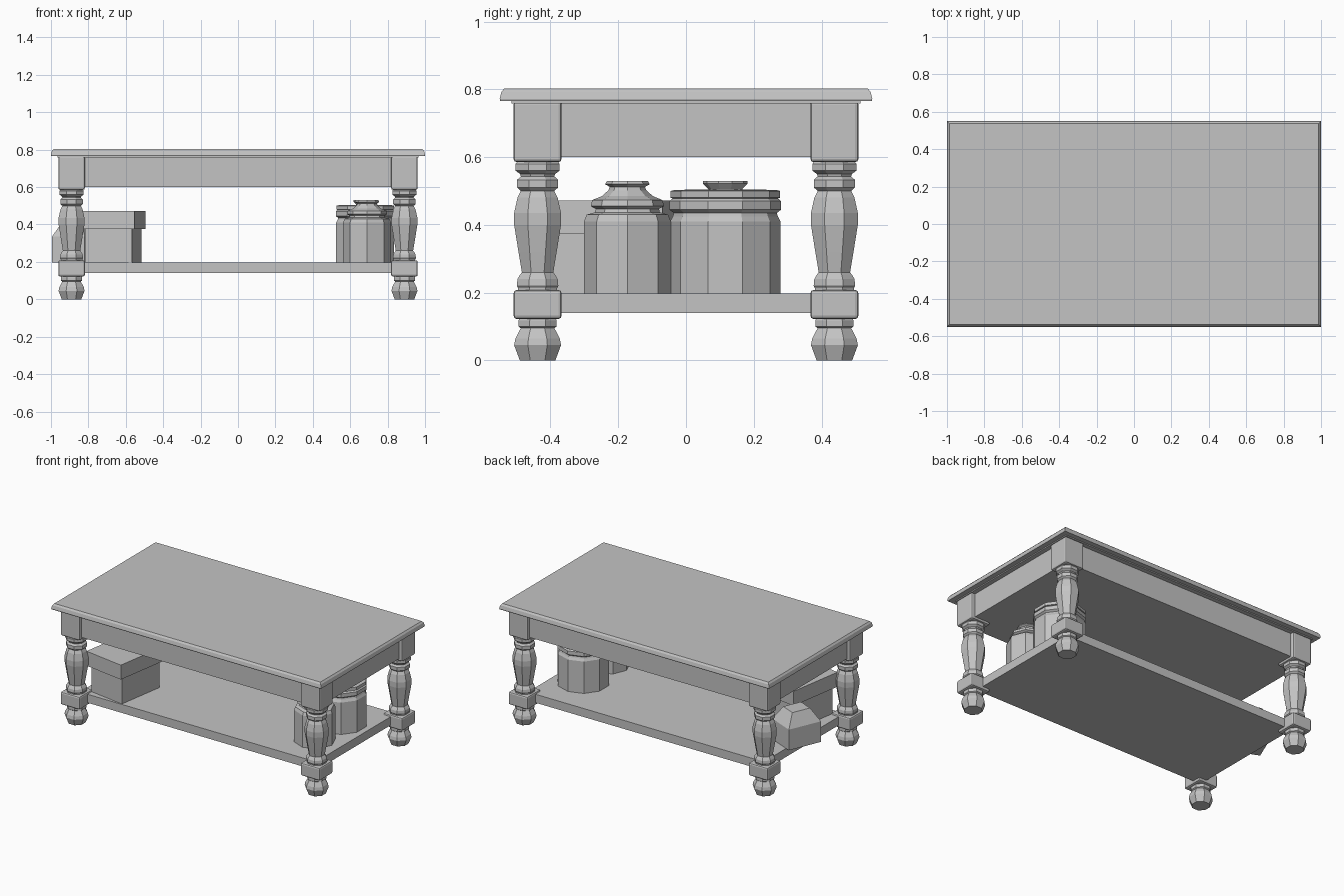
import bpy, bmesh, math
from mathutils import Matrix

cube = bpy.data.objects.get("Cube")
if cube:
    bpy.data.objects.remove(cube, do_unlink=True)

mat = bpy.data.materials.new("plain grey")
mat.use_nodes = True
GREY = (0.55, 0.55, 0.55, 1)
mat.diffuse_color = GREY
for node in mat.node_tree.nodes:
    if node.type == 'BSDF_PRINCIPLED':
        node.inputs["Base Color"].default_value = GREY


def finish(name, bm, loc=(0, 0, 0), turn=0):
    bmesh.ops.recalc_face_normals(bm, faces=bm.faces)
    mesh = bpy.data.meshes.new(name)
    bm.to_mesh(mesh)
    bm.free()
    mesh.materials.append(mat)
    ob = bpy.data.objects.new(name, mesh)
    ob.location = loc
    ob.rotation_euler.z = math.radians(turn)
    bpy.context.collection.objects.link(ob)
    return ob


def box(name, center, size, low, high, turn=0, bevel=0, taper=1):
    """Upright box from low to high; taper scales its top."""
    bm = bmesh.new()
    bmesh.ops.create_cube(bm, size=1)
    for v in bm.verts:
        k = taper if v.co.z > 0 else 1
        v.co = (v.co.x * size[0] * k, v.co.y * size[1] * k, v.co.z * (high - low))
    if bevel:
        bmesh.ops.bevel(bm, geom=bm.edges[:], offset=bevel, segments=2,
                        profile=0.5, affect='EDGES')
    return finish(name, bm, (center[0], center[1], (low + high) / 2), turn)


def lathe(name, center, profile, sides, turn=0, scale=1):
    """Stack of polygon rings, capped at both ends."""
    bm = bmesh.new()
    rings = []
    for r, z in profile:
        rings.append([bm.verts.new((r * scale * math.cos(2 * math.pi * i / sides),
                                    r * scale * math.sin(2 * math.pi * i / sides), z))
                      for i in range(sides)])
    for a, b in zip(rings, rings[1:]):
        for i in range(sides):
            j = (i + 1) % sides
            bm.faces.new((a[i], a[j], b[j], b[i]))
    bm.faces.new(rings[0])
    bm.faces.new(rings[-1])
    return finish(name, bm, (center[0], center[1], 0), turn)


def slab(name, layers):
    """Rectangular moulding: each layer is half x, half y, z."""
    bm = bmesh.new()
    rings = [[bm.verts.new((sx * x, sy * y, z))
              for sx, sy in ((-1, -1), (1, -1), (1, 1), (-1, 1))] for x, y, z in layers]
    for a, b in zip(rings, rings[1:]):
        for i in range(4):
            j = (i + 1) % 4
            bm.faces.new((a[i], a[j], b[j], b[i]))
    bm.faces.new(rings[0])
    bm.faces.new(rings[-1])
    return finish(name, bm)


# Table top, apron and lower shelf
slab("table_top", [(0.965, 0.515, 0.758), (0.965, 0.515, 0.765), (0.998, 0.548, 0.765),
                   (1.0, 0.55, 0.772), (0.995, 0.545, 0.792), (0.986, 0.536, 0.803)])
box("apron", (0, 0), (1.87, 0.97), 0.60, 0.76)
box("lower_shelf", (0, 0), (1.75, 0.85), 0.14, 0.197)

# Turned legs with square blocks
foot = [(0.053, 0), (0.07, 0.045), (0.066, 0.065), (0.054, 0.088), (0.05, 0.095),
        (0.057, 0.1), (0.057, 0.117), (0.052, 0.13)]
spindle = [(0.058, 0.2), (0.058, 0.213), (0.062, 0.22), (0.06, 0.24), (0.053, 0.252),
           (0.047, 0.26), (0.057, 0.32), (0.07, 0.4), (0.07, 0.435), (0.06, 0.48),
           (0.05, 0.5), (0.061, 0.51), (0.061, 0.533), (0.05, 0.543), (0.052, 0.55),
           (0.066, 0.56), (0.066, 0.58), (0.058, 0.59)]
for side, sx in (("right", -1), ("left", 1)):
    for end, sy in (("front", -1), ("back", 1)):
        at = (sx * 0.89, sy * 0.438)
        tag = f"{end}_{side}"
        lathe(f"foot_{tag}", at, foot, 8, 22.5, 1.07)
        box(f"lower_block_{tag}", at, (0.142, 0.142), 0.122, 0.208, bevel=0.01)
        lathe(f"spindle_{tag}", at, spindle, 8, 22.5, 1.07)
        box(f"upper_block_{tag}", at, (0.142, 0.142), 0.585, 0.765, bevel=0.01)

# Lidded jars
lathe("small_jar", (0.69, -0.173),
      [(0.128, 0.197), (0.128, 0.41), (0.12, 0.43), (0.096, 0.437), (0.093, 0.447),
       (0.108, 0.455), (0.104, 0.473), (0.075, 0.485), (0.056, 0.502), (0.052, 0.512),
       (0.066, 0.52), (0.06, 0.53)], 8)
lathe("large_jar", (0.68, 0.116),
      [(0.163, 0.197), (0.163, 0.41), (0.155, 0.425), (0.152, 0.435), (0.165, 0.445),
       (0.165, 0.47), (0.155, 0.478), (0.162, 0.48), (0.162, 0.5), (0.15, 0.503),
       (0.05, 0.505), (0.066, 0.522), (0.066, 0.53)], 10, 18)

# Storage boxes
box("large_box", (-0.667, -0.237), (0.255, 0.33), 0.197, 0.38, -9)
box("large_box_lid", (-0.667, -0.237), (0.29, 0.385), 0.375, 0.472, -9)
box("small_box", (-0.862, 0.06), (0.19, 0.23), 0.197, 0.335, -23)
box("small_box_flaps", (-0.862, 0.06), (0.19, 0.23), 0.335, 0.42, -23, taper=0.55)
